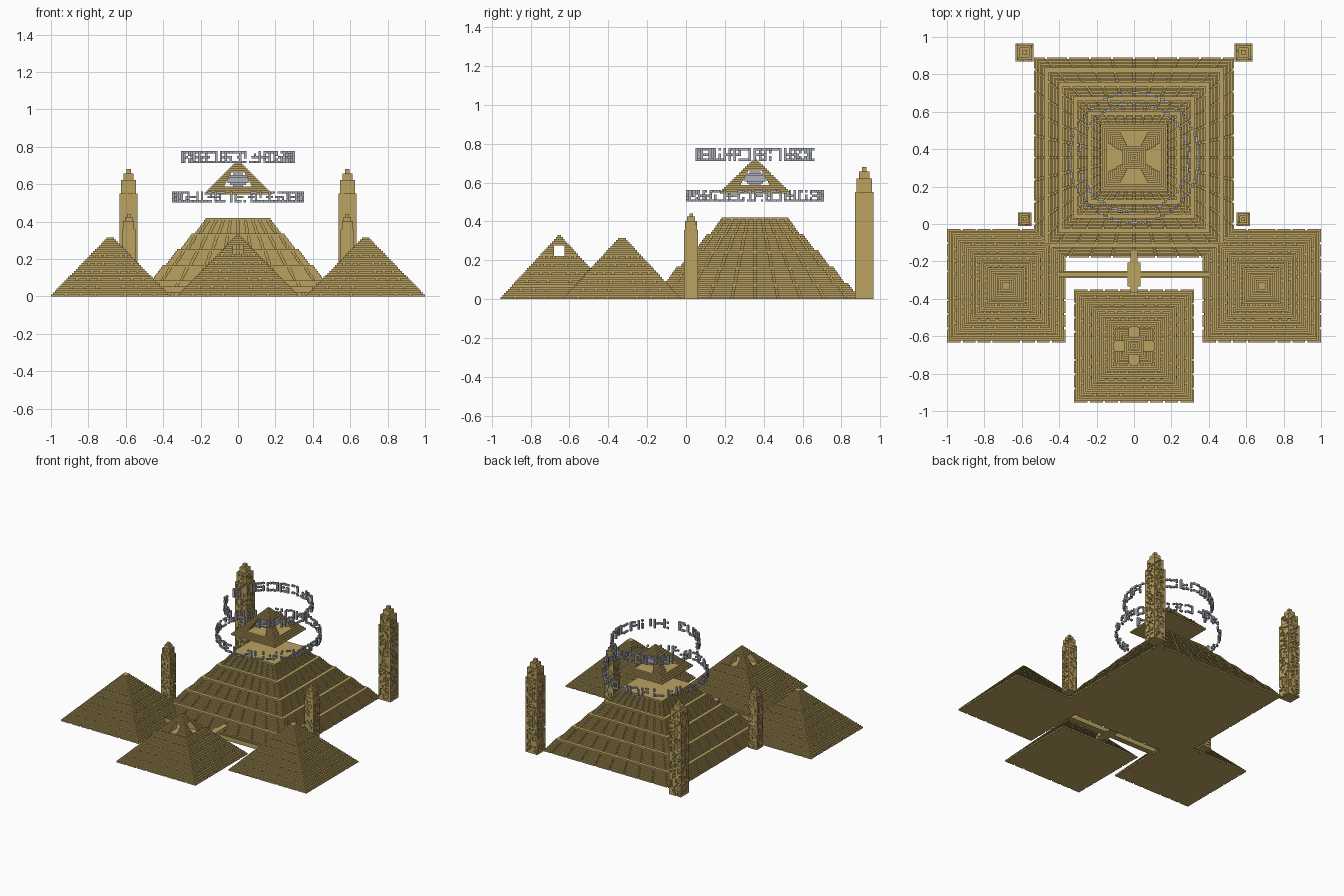
import bpy, bmesh, math, random
from mathutils import Matrix

cube = bpy.data.objects.get("Cube")
if cube:
    bpy.data.objects.remove(cube, do_unlink=True)

random.seed(7)
VOXEL = 0.0105


def material(name, color):
    m = bpy.data.materials.new(name)
    m.use_nodes = True
    m.diffuse_color = (*color, 1)
    m.node_tree.nodes["Principled BSDF"].inputs["Base Color"].default_value = (*color, 1)
    return m


SAND = material("sandstone", (0.50, 0.365, 0.12))
GREY = material("pale grey stone", (0.43, 0.44, 0.50))


def finish(bm, name, mat, location=(0, 0, 0)):
    mesh = bpy.data.meshes.new(name)
    bmesh.ops.recalc_face_normals(bm, faces=bm.faces)
    bm.to_mesh(mesh)
    bm.free()
    mesh.materials.append(mat)
    ob = bpy.data.objects.new(name, mesh)
    ob.location = location
    bpy.context.collection.objects.link(ob)
    return ob


def box(bm, x0, x1, y0, y1, z0, z1):
    mat = Matrix.Translation(((x0 + x1) / 2, (y0 + y1) / 2, (z0 + z1) / 2))
    size = Matrix.Diagonal((x1 - x0, y1 - y0, z1 - z0, 1))
    bmesh.ops.create_cube(bm, size=1, matrix=mat @ size)


def slab(bm, hx, hy, z0, z1, notches=(), depth=0.009, width=0.012):
    """Rectangular layer whose four sides have notches at fractions of the side."""
    pts = []
    for k in range(4):
        along, out = (hx, hy) if k % 2 == 0 else (hy, hx)
        side = [(-along, -out)]
        for t in notches:
            a, b = t * along - width / 2, t * along + width / 2
            side += [(a, -out), (a, depth - out), (b, depth - out), (b, -out)]
        for x, y in side:
            for _ in range(k):
                x, y = -y, x
            pts.append((x, y))
    low = [bm.verts.new((x, y, z0)) for x, y in pts]
    high = [bm.verts.new((x, y, z1)) for x, y in pts]
    bm.faces.new(low)
    bm.faces.new(high)
    for i in range(len(pts)):
        j = (i + 1) % len(pts)
        bm.faces.new((low[i], low[j], high[j], high[i]))


def corner_blocks(bm, hx, hy, gap, z0, z1):
    """Layer pierced by two crossing tunnels."""
    for sx in (-1, 1):
        for sy in (-1, 1):
            xs = sorted((sx * gap, sx * hx))
            ys = sorted((sy * gap, sy * hy))
            box(bm, *xs, *ys, z0, z1)


def pyramid(name, location, hx, hy, height, tip, tunnel=None, dotted=True):
    """Stepped pyramid; tunnel = (z0, z1, half width low, half width high)."""
    bm = bmesh.new()
    count = round(height / VOXEL)
    step = height / count
    dots = [i / 4 for i in range(-3, 4) if i]
    for i in range(count):
        f = 1 - i / (count - 1)
        z0, z1 = i * step, (i + 1) * step
        ax, ay = tip + (hx - tip) * f, tip + (hy - tip) * f
        middle = (z0 + z1) / 2
        if tunnel and tunnel[0] < middle < tunnel[1]:
            u = (middle - tunnel[0]) / (tunnel[1] - tunnel[0])
            gap = tunnel[2] + (tunnel[3] - tunnel[2]) * u
            corner_blocks(bm, ax, ay, gap, z0, z1)
        else:
            marks = dots if dotted and i % 4 == 0 and f > 0.3 else ()
            slab(bm, ax, ay, z0, z1, marks)
    return finish(bm, name, SAND, location)


# Great pyramid: five tiers of fine steps with fanning grooves
bm = bmesh.new()
fan = [i * 0.22 for i in range(-4, 5)]
for i in range(40):
    half = 0.535 - 0.0078 * i - 0.0145 * (i // 8)
    slab(bm, half, half, i * VOXEL, (i + 1) * VOXEL, () if i % 8 == 7 else fan)
finish(bm, "great_pyramid", SAND, (0, 0.355, 0))

# Three smaller pyramids
pyramid("left_pyramid", (0.683, -0.33, 0), 0.317, 0.303, 0.315, 0.02)
pyramid("right_pyramid", (-0.683, -0.33, 0), 0.317, 0.303, 0.315, 0.02)
pyramid("front_pyramid", (0, -0.652, 0), 0.322, 0.303, 0.33, 0.008,
        tunnel=(0.22, 0.273, 0.027, 0.027))

# Floating capstone with openings on each side, and the core inside
pyramid("floating_capstone", (0, 0.355, 0.545), 0.18, 0.18, 0.18, 0.008,
        tunnel=(0.042, 0.115, 0.075, 0.035), dotted=False)
bm = bmesh.new()
for r, h in ((0.055, 0.016), (0.042, 0.026), (0.028, 0.035)):
    box(bm, -r, r, -r, r, -h, h)
finish(bm, "capstone_core", GREY, (0, 0.355, 0.622))


# Floating rings of small carved signs
def sign_ring(name, radius, z, height, signs):
    bm = bmesh.new()
    rows, cols = 5, 5
    v = height / rows
    total = signs * (cols + 1)
    for s in range(signs):
        sides = [random.random() < 0.65 for _ in range(4)]
        for c in range(cols):
            a = math.tau * (s * (cols + 1) + c) / total
            # snap each column to the block grid
            x = round(radius * math.cos(a) / v) * v
            y = round(radius * math.sin(a) / v) * v
            for r in range(rows):
                on = ((c == 0 and sides[0]) or (c == cols - 1 and sides[1])
                      or (r == 0 and sides[2]) or (r == rows - 1 and sides[3])
                      or (r == 2 and 0 < c < 4 and s % 2 == 0))
                if on and random.random() < 0.88:
                    box(bm, x - v / 2, x + v / 2, y - v / 2, y + v / 2, r * v, r * v + v)
    finish(bm, name, GREY, (0, 0.355, z))


sign_ring("upper_sign_ring", 0.295, 0.712, 0.065, 22)
sign_ring("lower_sign_ring", 0.348, 0.502, 0.06, 26)


# Obelisks with raised carvings
def obelisk(name, x, y, half, height):
    bm = bmesh.new()
    relief = half * 0.16
    tiers = ((0, 0.81, 1), (0.81, 0.915, 0.83), (0.915, 0.965, 0.55), (0.965, 1, 0.25))
    for lo, hi, w in tiers:
        r = half * w
        core = r - relief if w > 0.6 else r
        box(bm, -core, core, -core, core, lo * height, hi * height)
        if w < 0.6:
            continue
        cell = 2 * r / 7
        rows = int((hi - lo) * height / cell)
        dz = (hi - lo) * height / rows
        for k in range(4):
            turn = Matrix.Rotation(k * math.pi / 2, 4, 'Z')
            for row in range(rows):
                for col in range(7):
                    edge = col in (0, 6) or row in (0, rows - 1)
                    if random.random() > (0.88 if edge else 0.55):
                        continue
                    start = len(bm.verts)
                    z = lo * height + row * dz
                    box(bm, -r + col * cell, -r + (col + 1) * cell, -r, -core, z, z + dz)
                    bm.verts.ensure_lookup_table()
                    bmesh.ops.transform(bm, matrix=turn, verts=bm.verts[start:])
    finish(bm, name, SAND, (x, y, 0))


for side, sx in (("left", 1), ("right", -1)):
    obelisk("back_obelisk_" + side, sx * 0.585, 0.917, 0.048, 0.68)
    obelisk("front_obelisk_" + side, sx * 0.585, 0.026, 0.036, 0.44)

# Raised walkways joining the four pyramids
bm = bmesh.new()
box(bm, -0.40, 0.40, -0.29, -0.25, 0.022, 0.045)
box(bm, -0.40, 0.40, -0.29, -0.28, 0.045, 0.054)
box(bm, -0.40, 0.40, -0.26, -0.25, 0.045, 0.054)
box(bm, -0.02, 0.02, -0.37, -0.14, 0.022, 0.054)
box(bm, -0.036, 0.036, -0.335, -0.205, 0.022, 0.05)
finish(bm, "walkways", SAND)
